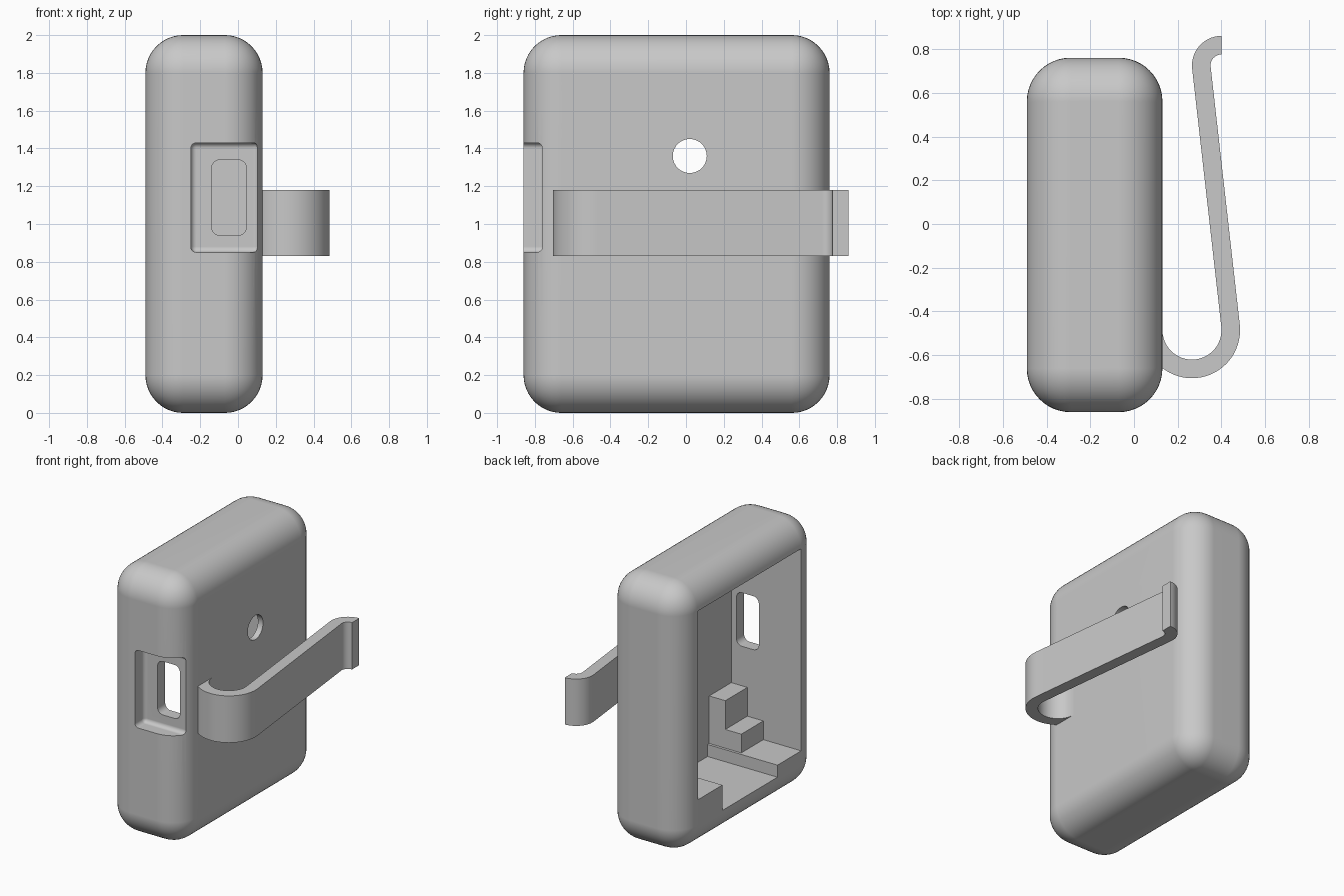
import bpy, bmesh, math
from mathutils import Vector

cube = bpy.data.objects.get("Cube")
if cube:
    bpy.data.objects.remove(cube, do_unlink=True)

grey = bpy.data.materials.new("matte_grey")
grey.use_nodes = True
grey.diffuse_color = (0.58, 0.58, 0.58, 1)
grey.node_tree.nodes["Principled BSDF"].inputs["Base Color"].default_value = grey.diffuse_color


def add_object(name, bm):
    bmesh.ops.recalc_face_normals(bm, faces=bm.faces)
    mesh = bpy.data.meshes.new(name)
    bm.to_mesh(mesh)
    bm.free()
    mesh.materials.append(grey)
    ob = bpy.data.objects.new(name, mesh)
    bpy.context.collection.objects.link(ob)
    return ob


def box(name, lo, hi, radius=0, segments=6, axis=None):
    """Box between two corners; rounds all edges, or only those along one axis."""
    lo, hi = Vector(lo), Vector(hi)
    bm = bmesh.new()
    bmesh.ops.create_cube(bm, size=1)
    for v in bm.verts:
        v.co = (lo + hi) / 2 + v.co * (hi - lo)
    if radius:
        edges = [e for e in bm.edges if axis is None
                 or abs((e.verts[0].co - e.verts[1].co)[axis]) > 0.001]
        bmesh.ops.bevel(bm, geom=edges, offset=radius, segments=segments,
                        profile=0.5, affect='EDGES')
    return add_object(name, bm)


def prism(name, outline, z0, z1):
    """Extrude a plan outline upwards."""
    bm = bmesh.new()
    face = bm.faces.new([bm.verts.new((x, y, z0)) for x, y in outline])
    top = bmesh.ops.extrude_face_region(bm, geom=[face])["geom"]
    for v in top:
        if isinstance(v, bmesh.types.BMVert):
            v.co.z = z1
    return add_object(name, bm)


def arc(centre, radius, start, end, steps):
    angles = [math.radians(start + (end - start) * i / steps) for i in range(steps + 1)]
    return [(centre[0] + radius * math.cos(a), centre[1] + radius * math.sin(a))
            for a in angles]


def side_hole(name, y, z, radius):
    bm = bmesh.new()
    bmesh.ops.create_cone(bm, cap_ends=True, segments=40, radius1=radius,
                          radius2=radius, depth=0.2)
    for v in bm.verts:
        v.co = Vector((0.12 + v.co.z, y + v.co.x, z + v.co.y))
    return add_object(name, bm)


def smooth(ob):
    bpy.ops.object.select_all(action='DESELECT')
    ob.select_set(True)
    bpy.context.view_layer.objects.active = ob
    bpy.ops.object.shade_smooth_by_angle(angle=math.radians(30))


# Rounded case
case = box("case", (-0.49, -0.86, 0), (0.13, 0.76, 2), 0.2, 12)

# Open cavity, port recess, port slot and side holes
cutters = [
    box("cavity_cutter", (-0.7, -0.66, 0.2), (0.088, 0.56, 1.8)),
    box("recess_cutter", (-0.25, -1.0, 0.85), (0.11, -0.75, 1.43), 0.03),
    box("slot_cutter", (-0.14, -0.85, 0.94), (0.045, -0.6, 1.34), 0.045, 6, axis=1),
    side_hole("upper_small_hole_cutter", -0.62, 1.715, 0.045),
    side_hole("lower_small_hole_cutter", -0.62, 1.515, 0.045),
    side_hole("large_hole_cutter", 0.02, 1.36, 0.09),
]
for cutter in cutters:
    cutter.hide_render = True
    mod = case.modifiers.new(cutter.name, 'BOOLEAN')
    mod.operation = 'DIFFERENCE'
    mod.solver = 'EXACT'
    mod.object = cutter
bpy.context.view_layer.update()
cut_mesh = bpy.data.meshes.new_from_object(
    case.evaluated_get(bpy.context.evaluated_depsgraph_get()))
case.modifiers.clear()
case.data = cut_mesh
for cutter in cutters:
    bpy.data.objects.remove(cutter, do_unlink=True)
smooth(case)
normals = case.modifiers.new("even_normals", 'WEIGHTED_NORMAL')
normals.keep_sharp = True

# Ledges and stepped support inside the cavity
box("front_ledge", (-0.49, -0.66, 0.2), (0.088, -0.38, 0.29))
box("back_ledge", (-0.49, 0.27, 0.2), (0.088, 0.56, 0.39))
box("tall_support", (-0.045, -0.66, 0.29), (0.088, -0.4, 0.645))
box("low_support", (-0.177, -0.66, 0.29), (-0.045, -0.4, 0.43))

# Belt clip: hooked root, straight arm and flared tip
root, tip, lean = (0.265, -0.485), (0.4, 0.725), 6.4
outline = (arc(root, 0.22, -142, lean, 24)
           + arc(tip, 0.05, 180 + lean, 90, 10)
           + arc(tip, 0.135, 90, 180 + lean, 14)
           + arc(root, 0.135, lean, -180, 24)
           + [(0.1, root[1])])
clip = prism("belt_clip", outline, 0.83, 1.18)
smooth(clip)
